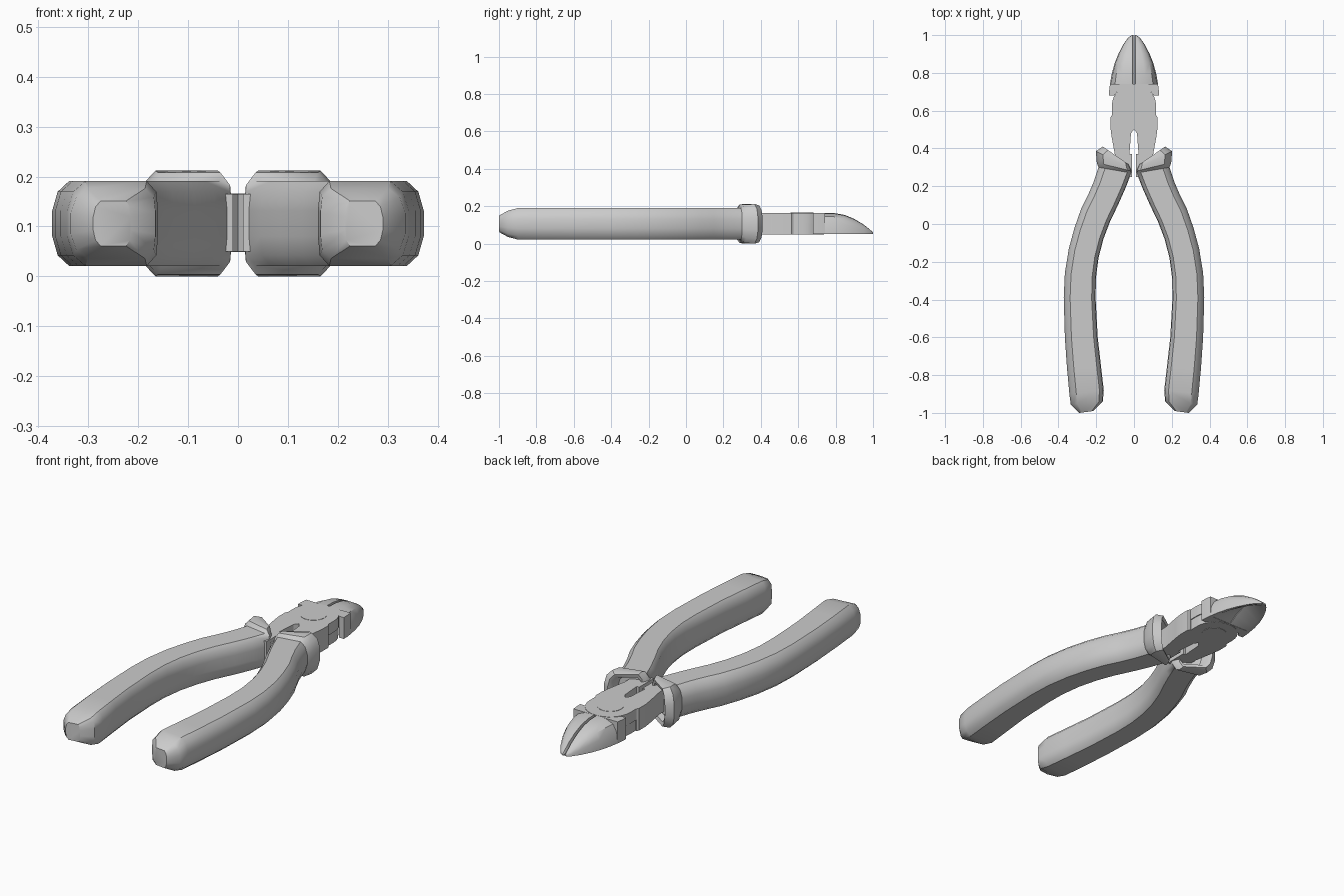
import bpy, bmesh, math

if "Cube" in bpy.data.objects:
    bpy.data.objects.remove(bpy.data.objects["Cube"])

ZC = 0.106  # mid height of the tool


def finish(name, bm, mirror=True, angle=38):
    bmesh.ops.recalc_face_normals(bm, faces=bm.faces)
    me = bpy.data.meshes.new(name)
    bm.to_mesh(me)
    bm.free()
    ob = bpy.data.objects.new(name, me)
    bpy.context.collection.objects.link(ob)
    bpy.ops.object.select_all(action='DESELECT')
    ob.select_set(True)
    bpy.context.view_layer.objects.active = ob
    bpy.ops.object.shade_smooth_by_angle(angle=math.radians(angle))
    if mirror:
        m = ob.modifiers.new("mirror", 'MIRROR')
        m.use_mirror_merge = False
    return ob


def loft(name, rings, angle=38):
    bm = bmesh.new()
    loops = [[bm.verts.new(p) for p in r] for r in rings]
    n = len(loops[0])
    for a, b in zip(loops, loops[1:]):
        for i in range(n):
            j = (i + 1) % n
            bm.faces.new((a[i], a[j], b[j], b[i]))
    bm.faces.new(loops[0])
    bm.faces.new(loops[-1])
    return finish(name, bm, True, angle)


def plate(name, pts, z0, z1, mirror=True):
    bm = bmesh.new()
    f = bm.faces.new([bm.verts.new((x, y, z0)) for x, y in pts])
    ext = bmesh.ops.extrude_face_region(bm, geom=[f])
    for v in ext['geom']:
        if isinstance(v, bmesh.types.BMVert):
            v.co.z = z1
    return finish(name, bm, mirror, 30)


# Handle cross-section: across (inner -1, outer +1), height
SECTION = [(1, .3), (.87, .75), (.6, 1), (-.75, 1), (-.96, .75), (-1, .3)]
SECTION += [(u, -v) for u, v in reversed(SECTION)]


def handle_ring(ix, iy, ox, oy, h):
    return [((ix + ox) / 2 + u * (ox - ix) / 2,
             (iy + oy) / 2 + u * (oy - iy) / 2, ZC + v * h) for u, v in SECTION]


# Rubber grips with flared finger guard at the top
GRIP = [(.215, -.99, .29, -1.0, .045), (.165, -.94, .335, -.955, .07),
        (.16, -.88, .342, -.90, .085), (.175, -.75, .355, -.76, .085),
        (.192, -.60, .366, -.60, .085), (.203, -.40, .372, -.39, .085),
        (.202, -.29, .366, -.26, .085), (.188, -.18, .345, -.13, .085),
        (.162, -.08, .315, -.02, .085), (.128, .01, .28, .08, .085),
        (.085, .10, .245, .15, .085), (.045, .19, .215, .22, .085),
        (.014, .27, .188, .30, .085), (.012, .28, .197, .325, .102),
        (.018, .295, .202, .385, .106), (.028, .315, .165, .41, .098),
        (.035, .315, .155, .395, .080), (.045, .29, .145, .35, .072)]
loft("handle_grip", [handle_ring(*s) for s in GRIP])

# Steel shanks running into the grips
plate("shank", [(.118, .575), (.125, .565), (.125, .51), (.118, .46), (.10, .36),
                (.10, .25), (.01, .25), (.01, .37), (.024, .37), (.016, .48),
                (0, .50), (0, .575)], .05, .165)

# Lapped joint: two half-thickness plates, rounded toward the jaws
def joint(r):
    arc = [(r * math.cos(math.radians(a)), .625 + r * math.sin(math.radians(a)))
           for a in range(0, 181, 12)]
    return [(r, .57)] + arc + [(-r, .57)]


plate("joint_lower", joint(.113), .05, .107, False)
plate("joint_upper", joint(.117), .107, .165, False)

# Pivot pin
pin = [(.062 * math.cos(math.tau * i / 32), .62 + .062 * math.sin(math.tau * i / 32))
       for i in range(32)]
plate("pivot_pin", pin, .0485, .1665, False)


# Tapered cutting jaws: y, half width, top z, inner bottom z
def jaw_ring(y, w, top, low):
    b, x0 = .052, .007
    h = top - b
    return [(.002, y, low), (.002, y, max(low, b + h * .6)), (x0, y, top),
            (x0 + (w - x0) * .45, y, b + h * .97),
            (x0 + (w - x0) * .78, y, b + h * .82),
            (x0 + (w - x0) * .95, y, b + h * .5), (w, y, b),
            (x0 + (w - x0) * .85, y, b)]


JAW = [(.74, .127, .165, .052), (.79, .119, .164, .085), (.85, .103, .153, .105),
       (.90, .083, .132, .09), (.95, .057, .102, .07),
       (.985, .032, .074, .056), (1.0, .012, .060, .052)]
loft("jaw", [jaw_ring(*s) for s in JAW], 35)

# Square shoulders at the back of the jaws
plate("jaw_shoulder", [(.105, .68), (.132, .68), (.131, .71), (.127, .742), (.002, .742),
                       (.002, .70), (.09, .70)], .052, .163)
